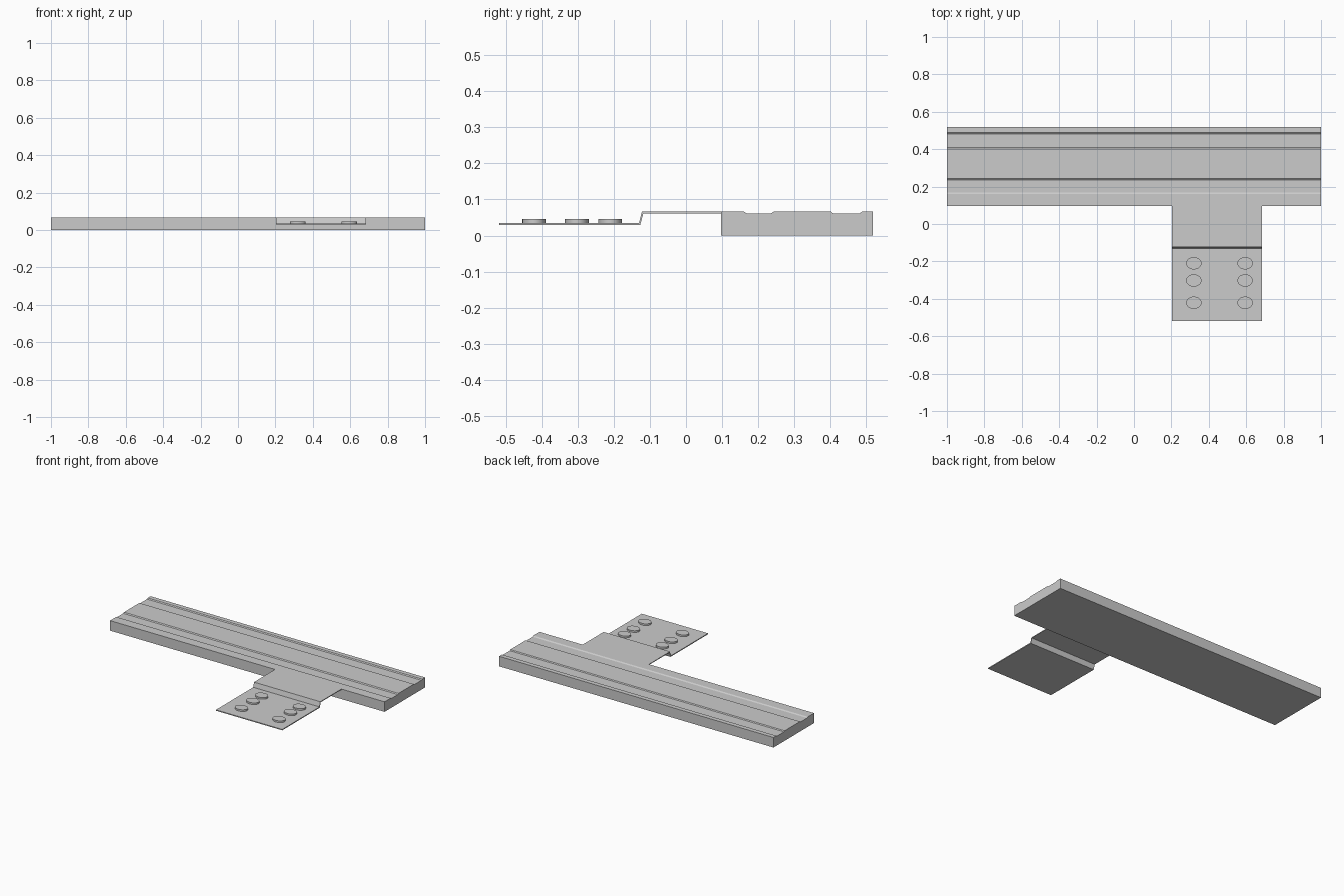
import bpy, bmesh
from mathutils import Matrix

if "Cube" in bpy.data.objects:
    bpy.data.objects.remove(bpy.data.objects["Cube"])


def finish(name, bm):
    bmesh.ops.recalc_face_normals(bm, faces=bm.faces[:])
    mesh = bpy.data.meshes.new(name)
    bm.to_mesh(mesh)
    bm.free()
    obj = bpy.data.objects.new(name, mesh)
    bpy.context.collection.objects.link(obj)
    return obj


def extrude_profile(name, profile, x0, x1):
    """Sweep a closed (y, z) outline from x0 to x1."""
    bm = bmesh.new()
    face = bm.faces.new([bm.verts.new((x0, y, z)) for y, z in profile])
    ext = bmesh.ops.extrude_face_region(bm, geom=[face])
    verts = [g for g in ext["geom"] if isinstance(g, bmesh.types.BMVert)]
    bmesh.ops.translate(bm, verts=verts, vec=(x1 - x0, 0, 0))
    return finish(name, bm)


TOP, DIP = 0.066, 0.061

# Long slab with two shallow grooves along its top
slab = [(0.097, 0), (0.518, 0), (0.518, TOP),
        (0.488, TOP), (0.481, DIP), (0.408, DIP), (0.402, TOP),
        (0.242, TOP), (0.235, DIP), (0.169, DIP), (0.161, TOP),
        (0.097, TOP)]
extrude_profile("slab", slab, -1, 1)

# Thin stepped tab projecting from the front
tab = [(-0.518, 0.029), (-0.518, 0.035), (-0.13, 0.035), (-0.122, TOP),
       (0.097, TOP), (0.097, DIP), (-0.118, DIP), (-0.127, 0.029)]
extrude_profile("stepped_tab", tab, 0.202, 0.685)

# Two columns of low oval studs on the tab
for i, x in enumerate((0.32, 0.594)):
    for j, y in enumerate((-0.21, -0.302, -0.421)):
        bm = bmesh.new()
        bmesh.ops.create_cone(
            bm, cap_ends=True, segments=32, radius1=1, radius2=1, depth=1,
            matrix=Matrix.Translation((x, y, 0.040)) @ Matrix.Diagonal((0.041, 0.033, 0.012, 1)))
        stud = finish(f"stud_{i}_{j}", bm)
        bpy.context.view_layer.objects.active = stud
        bpy.ops.object.select_all(action='DESELECT')
        stud.select_set(True)
        bpy.ops.object.shade_smooth_by_angle()
